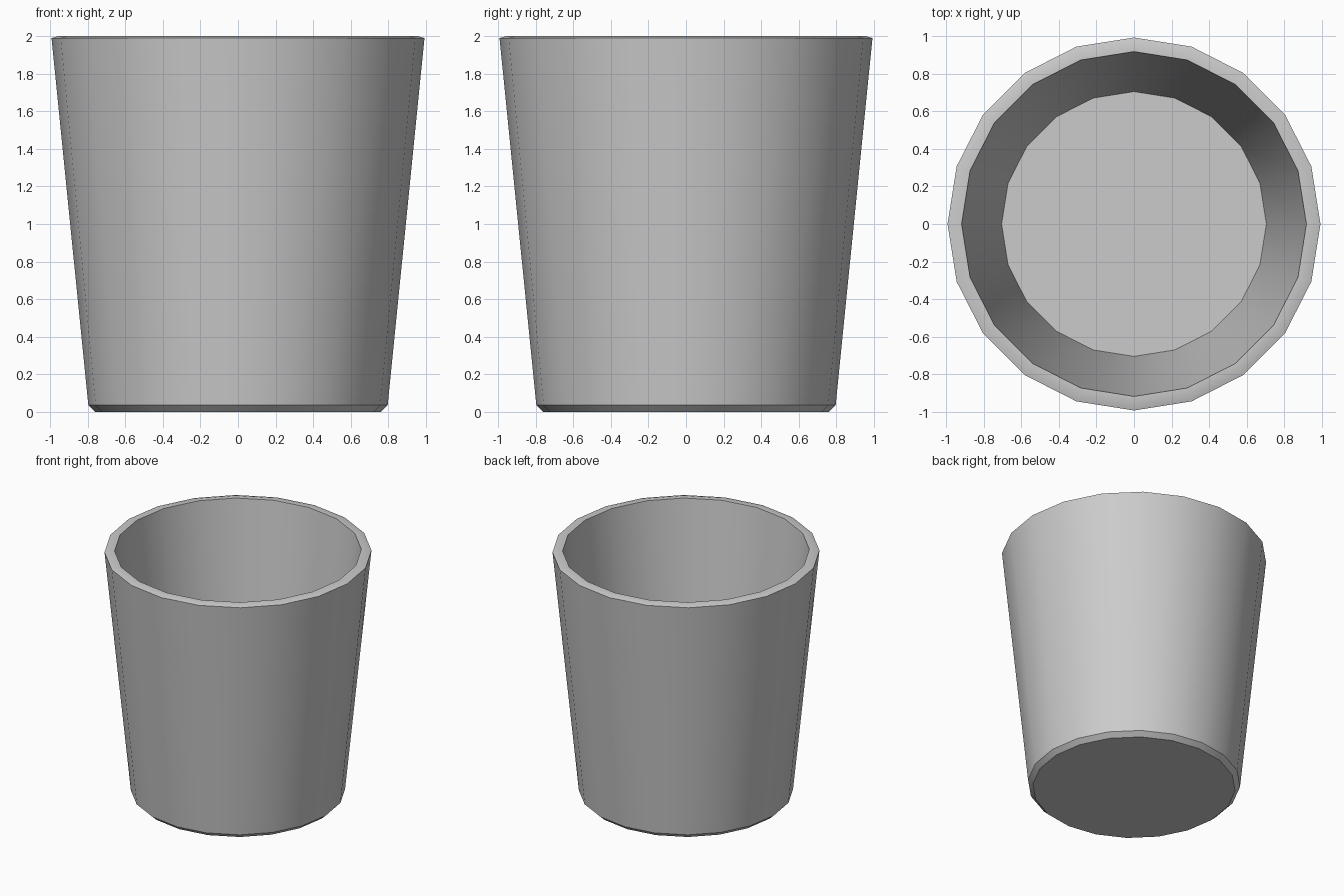
import bpy, bmesh
from math import cos, sin, tau, radians

if "Cube" in bpy.data.objects:
    bpy.data.objects.remove(bpy.data.objects["Cube"])

SIDES = 20

# Profile (radius, height): base, chamfer, outer wall, rim, inner wall, floor
profile = [(0.76, 0.0), (0.797, 0.035), (0.993, 1.99), (0.96, 2.0),
           (0.918, 2.0), (0.705, 0.08)]

# Spin the profile into rings and cap both ends
bm = bmesh.new()
rings = [[bm.verts.new((r * cos(tau * i / SIDES), r * sin(tau * i / SIDES), z))
          for i in range(SIDES)] for r, z in profile]
for lower, upper in zip(rings, rings[1:]):
    for i in range(SIDES):
        j = (i + 1) % SIDES
        bm.faces.new((lower[i], lower[j], upper[j], upper[i]))
bm.faces.new(rings[0][::-1])
bm.faces.new(rings[-1])
bmesh.ops.recalc_face_normals(bm, faces=bm.faces)

mesh = bpy.data.meshes.new("cup")
bm.to_mesh(mesh)
bm.free()
cup = bpy.data.objects.new("cup", mesh)
bpy.context.collection.objects.link(cup)

# Smooth walls with sharp rim and base edges
bpy.context.view_layer.objects.active = cup
cup.select_set(True)
bpy.ops.object.shade_smooth_by_angle(angle=radians(30))
